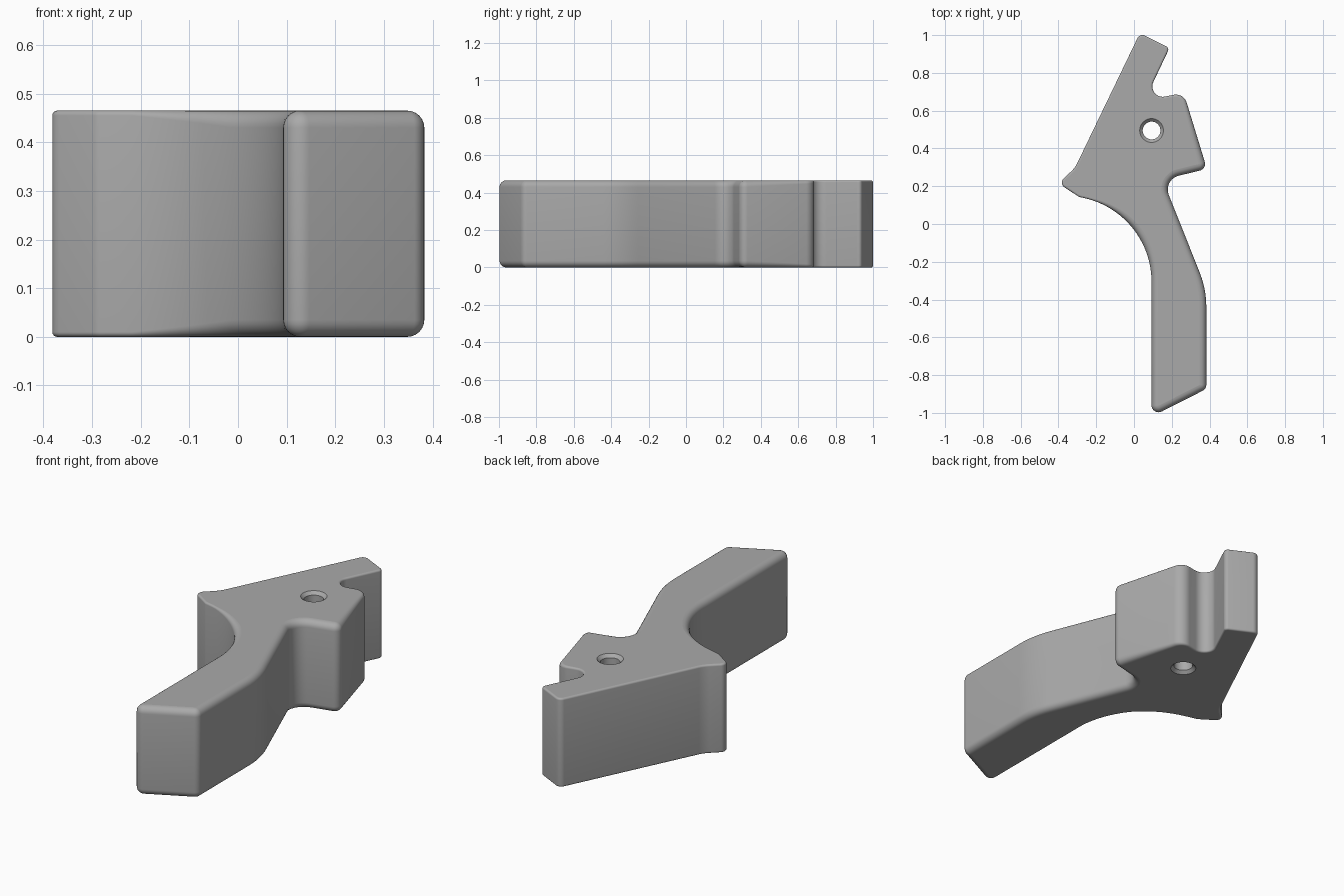
import bpy, bmesh, math
from mathutils import Vector

old = bpy.data.objects.get("Cube")
if old:
    bpy.data.objects.remove(old, do_unlink=True)

HEIGHT = 0.465
STEPS = 6

# Profile corners, clockwise from above: x, y, corner radius
CORNERS = [
    (0.031, 1.01, 0.03), (0.188, 0.932, 0.02),                           # upper tip
    (0.055, 0.652, 0.055),                                               # notch
    (0.263, 0.695, 0.06), (0.386, 0.292, 0.037), (0.152, 0.235, 0.075),  # hook
    (0.383, -0.345, 0.5), (0.383, -0.873, 0.037),                        # lever back
    (0.093, -1.02, 0.037), (0.093, 0.064, 0.455),                        # lever end, finger curve
    (-0.29, 0.143, 0.03), (-0.4, 0.215, 0.03), (-0.312, 0.298, 0.15),    # nose
]


def rounded_outline(corners):
    """Replace each corner with a tangent arc; return points and outward normals."""
    points = []
    pts = [Vector(c[:2]) for c in corners]
    for i, (x, y, r) in enumerate(corners):
        p = pts[i]
        a = (pts[i - 1] - p).normalized()
        b = (pts[(i + 1) % len(pts)] - p).normalized()
        half = a.angle(b) / 2
        centre = p + (a + b).normalized() * r / math.sin(half)
        start = p + a * r / math.tan(half) - centre
        turn = math.pi - 2 * half
        convex = a.x * b.y - a.y * b.x > 0
        sign = -1 if convex else 1
        count = max(6, round(turn / 0.06)) if r > 0.2 else 10
        for k in range(count + 1):
            t = sign * turn * k / count
            d = Vector((start.x * math.cos(t) - start.y * math.sin(t),
                        start.x * math.sin(t) + start.y * math.cos(t)))
            points.append((centre + d, d.normalized() * -sign))
    return points


def edge_round(p):
    """Edge rounding widens from the upper left toward the lever."""
    s = 0.8 * p.x - 0.6 * p.y
    return 0.01 + 0.025 * min(1, max(0, (s + 0.25) / 0.25))


def add_ring(bm, coords):
    return [bm.verts.new(c) for c in coords]


def bridge(bm, rings):
    for lo, hi in zip(rings, rings[1:]):
        for i in range(len(lo)):
            j = (i + 1) % len(lo)
            bm.faces.new((lo[i], lo[j], hi[j], hi[i]))


bm = bmesh.new()

# Outer wall with rounded lower and upper edges
outline = rounded_outline(CORNERS)
levels = [(k / STEPS * math.pi / 2, False) for k in range(STEPS + 1)]
levels += [(a, True) for a, _ in reversed(levels)]
wall = []
for angle, upper in levels:
    ring = []
    for p, n in outline:
        e = edge_round(p)
        q = p - n * e * (1 - math.sin(angle))
        z = e * (1 - math.cos(angle))
        ring.append((q.x, q.y, HEIGHT - z if upper else z))
    wall.append(add_ring(bm, ring))
bridge(bm, wall)

# Countersunk pivot hole
hole = []
for radius, z in ((0.063, 0), (0.047, 0.016), (0.047, HEIGHT - 0.016), (0.063, HEIGHT)):
    hole.append(add_ring(bm, [(0.093 + radius * math.cos(k * math.pi / 20),
                               0.495 + radius * math.sin(k * math.pi / 20), z)
                              for k in range(40)]))
bridge(bm, hole)

# Flat caps around the hole
for end in (0, -1):
    edges = [bm.edges.get((loop[i - 1], loop[i]))
             for loop in (wall[end], hole[end]) for i in range(len(loop))]
    bmesh.ops.triangle_fill(bm, use_beauty=True, use_dissolve=False, edges=edges)
bmesh.ops.recalc_face_normals(bm, faces=bm.faces[:])

mesh = bpy.data.meshes.new("trigger_lever")
bm.to_mesh(mesh)
bm.free()
lever = bpy.data.objects.new("trigger_lever", mesh)
bpy.context.collection.objects.link(lever)

# Plain grey finish
grey = bpy.data.materials.new("plain_grey")
grey.use_nodes = True
colour = (0.4, 0.4, 0.4, 1)
grey.diffuse_color = colour
grey.node_tree.nodes["Principled BSDF"].inputs["Base Color"].default_value = colour
mesh.materials.append(grey)

# Smooth curves, flat caps
bpy.ops.object.select_all(action="DESELECT")
lever.select_set(True)
bpy.context.view_layer.objects.active = lever
bpy.ops.object.shade_smooth_by_angle(angle=math.radians(30))
for face in mesh.polygons:
    if abs(face.normal.z) > 0.999:
        face.use_smooth = False
